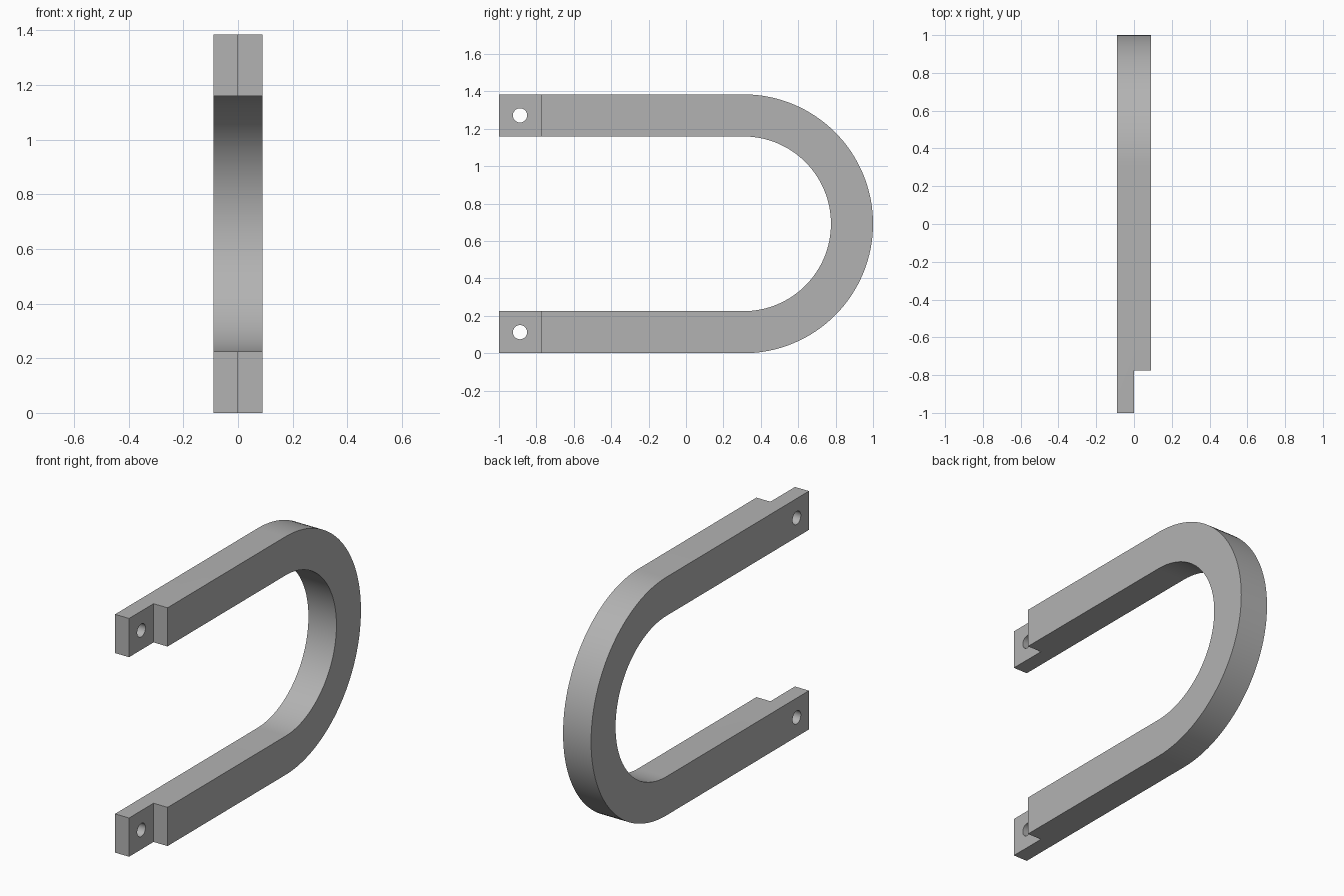
import bpy, bmesh
from math import pi, sin, cos, radians
from mathutils import Matrix, Vector

cube = bpy.data.objects.get("Cube")
if cube:
    bpy.data.objects.remove(cube, do_unlink=True)

HALF = 0.09                    # half thickness along x
R_OUT, R_IN = 0.692, 0.467     # bend radii
BEND_Y = 1 - R_OUT             # centre of the bend
BAR = R_OUT - R_IN
STEP_Y = -1 + BAR              # where the half-lap tabs begin
SEGMENTS = 64

grey = bpy.data.materials.new("plain_grey")
grey.use_nodes = True
colour = (0.45, 0.45, 0.45, 1)
grey.diffuse_color = colour
grey.node_tree.nodes["Principled BSDF"].inputs["Base Color"].default_value = colour


def make_object(name, bm):
    bmesh.ops.recalc_face_normals(bm, faces=bm.faces)
    mesh = bpy.data.meshes.new(name)
    bm.to_mesh(mesh)
    bm.free()
    mesh.materials.append(grey)
    obj = bpy.data.objects.new(name, mesh)
    bpy.context.collection.objects.link(obj)
    return obj


def half_ring(radius):
    angles = [-pi / 2 + pi * i / SEGMENTS for i in range(SEGMENTS + 1)]
    return [(BEND_Y + radius * cos(a), R_OUT + radius * sin(a)) for a in angles]


def arm_path(radius):
    return [(-1, R_OUT - radius)] + half_ring(radius) + [(-1, R_OUT + radius)]


def cut(target, cutter):
    cutter.hide_render = True
    mod = target.modifiers.new(cutter.name, "BOOLEAN")
    mod.operation = "DIFFERENCE"
    mod.solver = "EXACT"
    mod.object = cutter
    bpy.context.view_layer.objects.active = target
    bpy.ops.object.modifier_apply(modifier=mod.name)
    bpy.data.objects.remove(cutter, do_unlink=True)


# U-shaped bar: outline extruded across its thickness
bm = bmesh.new()
outline = arm_path(R_OUT) + arm_path(R_IN)[::-1]
face = bm.faces.new([bm.verts.new((-HALF, y, z)) for y, z in outline])
sides = bmesh.ops.extrude_face_region(bm, geom=[face])["geom"]
bmesh.ops.translate(bm, vec=(2 * HALF, 0, 0),
                    verts=[v for v in sides if isinstance(v, bmesh.types.BMVert)])
bar = make_object("u_shaped_bar", bm)

# Notch leaving a half-thickness tab at the end of each arm
bm = bmesh.new()
bmesh.ops.create_cube(bm, size=1, matrix=Matrix.LocRotScale(
    Vector((0.25, STEP_Y - 0.25, R_OUT)), None, Vector((0.5, 0.5, 3))))
cut(bar, make_object("tab_notch_cutter", bm))

# Bolt hole through each tab
for name, z in (("lower", BAR / 2), ("upper", 2 * R_OUT - BAR / 2)):
    bm = bmesh.new()
    place = Matrix.Translation((0, -1 + BAR / 2, z)) @ Matrix.Rotation(pi / 2, 4, "Y")
    bmesh.ops.create_cone(bm, cap_ends=True, segments=40, radius1=0.038,
                          radius2=0.038, depth=1, matrix=place)
    cut(bar, make_object(name + "_hole_cutter", bm))

# Smooth bends and holes, crisp edges
bpy.ops.object.select_all(action="DESELECT")
bar.select_set(True)
bpy.context.view_layer.objects.active = bar
bpy.ops.object.shade_smooth_by_angle(angle=radians(30))
